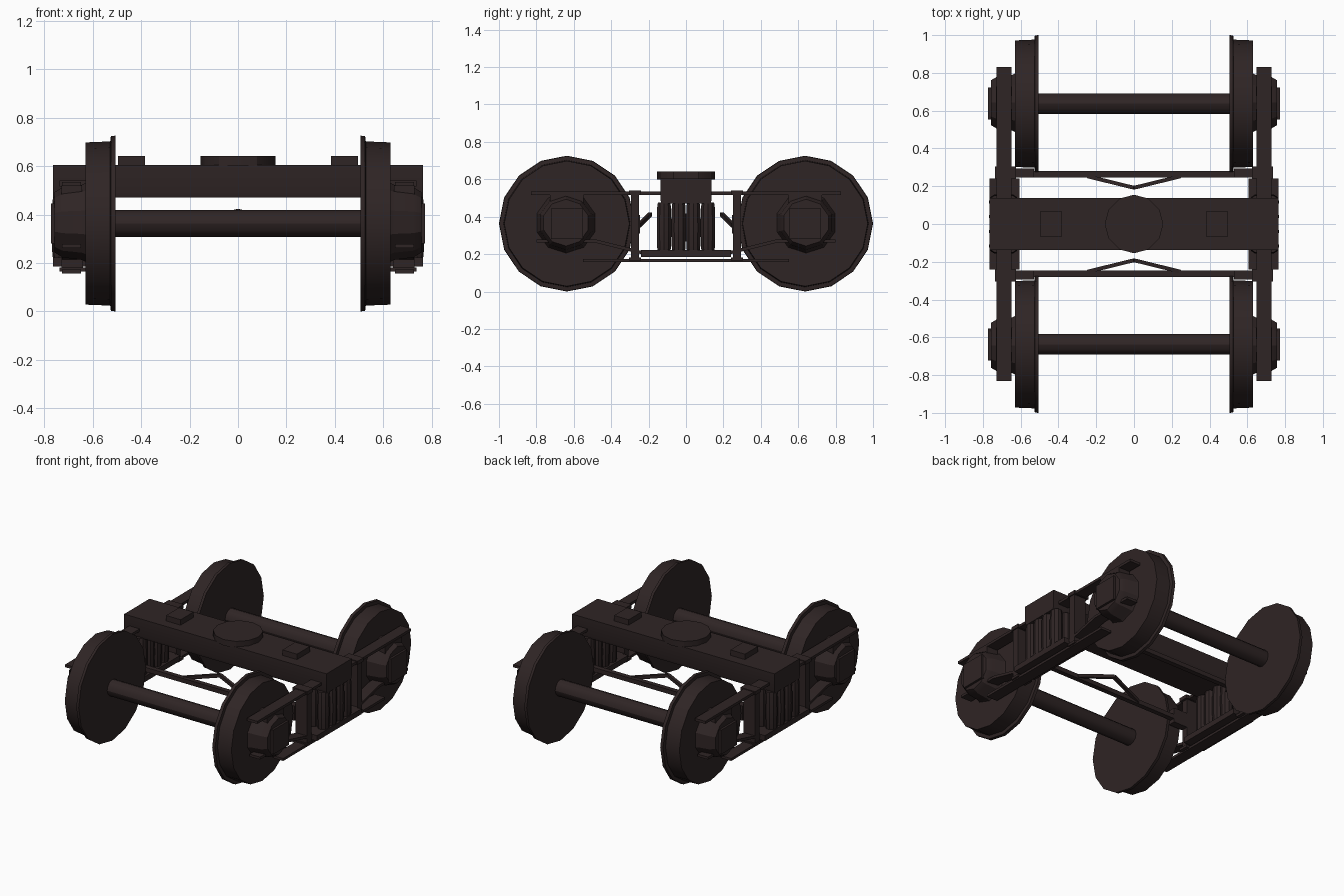
import bpy, bmesh, math
from mathutils import Vector

if "Cube" in bpy.data.objects:
    bpy.data.objects.remove(bpy.data.objects["Cube"])

paint = bpy.data.materials.new("dark brown iron")
paint.diffuse_color = (0.028, 0.018, 0.018, 1)
paint.use_nodes = True
paint.node_tree.nodes["Principled BSDF"].inputs["Base Color"].default_value = paint.diffuse_color


def finish(name, bm):
    bmesh.ops.recalc_face_normals(bm, faces=bm.faces)
    mesh = bpy.data.meshes.new(name)
    bm.to_mesh(mesh)
    bm.free()
    mesh.materials.append(paint)
    ob = bpy.data.objects.new(name, mesh)
    bpy.context.collection.objects.link(ob)
    bpy.ops.object.select_all(action='DESELECT')
    ob.select_set(True)
    bpy.context.view_layer.objects.active = ob
    bpy.ops.object.shade_smooth_by_angle(angle=math.radians(30))
    return ob


def box(name, x, y, z):
    """Box from (min, max) ranges."""
    bm = bmesh.new()
    bmesh.ops.create_cube(bm, size=1)
    for v in bm.verts:
        v.co = [lo + (hi - lo) * (c + 0.5) for c, (lo, hi) in zip(v.co, (x, y, z))]
    return finish(name, bm)


def lathe(name, profile, sides, center, axis='x', turn=0.0):
    """Closed solid from (position, radius) pairs along an axis."""
    bm = bmesh.new()
    rings = []
    for p, r in profile:
        ring = []
        for i in range(sides):
            a = 2 * math.pi * i / sides + turn
            c, s = r * math.cos(a), r * math.sin(a)
            off = (p, c, s) if axis == 'x' else (c, s, p)
            ring.append(bm.verts.new(Vector(center) + Vector(off)))
        rings.append(ring)
    for a, b in zip(rings, rings[1:]):
        for i in range(sides):
            j = (i + 1) % sides
            bm.faces.new((a[i], a[j], b[j], b[i]))
    bm.faces.new(rings[0])
    bm.faces.new(rings[-1])
    return finish(name, bm)


def extrude_x(name, outline, x0, x1):
    """Prism along x from a (y, z) outline."""
    bm = bmesh.new()
    face = bm.faces.new([bm.verts.new((x0, y, z)) for y, z in outline])
    new = bmesh.ops.extrude_face_region(bm, geom=[face])["geom"]
    for v in new:
        if isinstance(v, bmesh.types.BMVert):
            v.co.x = x1
    return finish(name, bm)


def strut(name, a, b, w, h):
    """Rectangular bar between two points."""
    a, b = Vector(a), Vector(b)
    bm = bmesh.new()
    bmesh.ops.create_cube(bm, size=1)
    d = b - a
    rot = d.to_track_quat('X', 'Z')
    for v in bm.verts:
        v.co = rot @ Vector((v.co.x * d.length, v.co.y * w, v.co.z * h)) + (a + b) / 2
    return finish(name, bm)


AY, AZ = 0.637, 0.363

# Bolster with centre plate and side bearers
extrude_x("bolster", [(-0.13, 0.47), (0.13, 0.47), (0.137, 0.49),
                      (0.137, 0.605), (-0.137, 0.605), (-0.137, 0.49)], -0.765, 0.765)
lathe("centre_plate", [(0.60, 0.155), (0.642, 0.155)], 12, (0, 0, 0), 'z')
for s in (-1, 1):
    xs = sorted((s * 0.385, s * 0.495))
    box("side_bearer", xs, (-0.07, 0.07), (0.60, 0.642))

for e in (-1, 1):
    # Axles
    lathe("axle", [(-0.63, 0.055), (0.63, 0.055)], 12, (0, e * AY, AZ))

    # Brake beam with V-shaped truss
    box("brake_beam", (-0.60, 0.60), sorted((e * 0.247, e * 0.28)), (0.335, 0.365))
    for s in (-1, 1):
        strut("brake_truss", (s * 0.245, e * 0.252, 0.352), (0, e * 0.192, 0.412), 0.02, 0.022)
        box("brake_shoe", sorted((s * 0.53, s * 0.635)), sorted((e * 0.245, e * 0.295)), (0.31, 0.41))

for s in (-1, 1):
    def span(a, b):
        return sorted((s * a, s * b))

    # Arch bars along each side
    box("upper_arch_bar", span(0.648, 0.727), (-0.83, 0.83), (0.517, 0.535))
    box("lower_tie_bar", span(0.648, 0.727), (-0.55, 0.55), (0.157, 0.174))

    # Spring seat and spring cluster
    box("spring_seat", span(0.605, 0.765), (-0.24, 0.24), (0.185, 0.222))
    for y in (-0.117, -0.039, 0.039, 0.117):
        for x in (0.652, 0.728):
            lathe("spring", [(0.215, 0.035), (0.235, 0.039), (0.34, 0.041),
                             (0.45, 0.039), (0.475, 0.035)], 10, (s * x, y, 0), 'z')

    for e in (-1, 1):
        def along(a, b):
            return sorted((e * a, e * b))

        # Wheel with flange
        lathe("wheel", [(s * x, r) for x, r in
                        ((0.505, 0.363), (0.525, 0.361), (0.528, 0.339), (0.63, 0.335))],
              16, (0, e * AY, AZ))

        # Axle box housing and square cover
        lathe("axle_box", [(s * x, r) for x, r in
                           ((0.625, 0.165), (0.645, 0.155), (0.725, 0.145), (0.757, 0.125))],
              10, (0, e * (AY + 0.005), AZ + 0.005), turn=math.pi / 10)
        box("axle_box_cover", span(0.74, 0.772), along(AY - 0.085, AY + 0.085), (0.28, 0.445))
        box("axle_box_saddle", span(0.645, 0.73), along(AY - 0.09, AY + 0.09), (0.43, 0.52))

        # Bolster column with end caps
        box("column", span(0.64, 0.73), along(0.25, 0.295), (0.17, 0.53))
        box("column_cap", span(0.625, 0.737), along(0.24, 0.305), (0.515, 0.54))
        box("column_foot", span(0.625, 0.737), along(0.24, 0.305), (0.165, 0.182))

        # Bent lower arch bar beneath the axle box
        extrude_x("lower_arch_bar", [(e * y, z) for y, z in
                  ((0.24, 0.20), (0.49, 0.262), (0.80, 0.262),
                   (0.80, 0.279), (0.485, 0.279), (0.24, 0.218))], s * 0.648, s * 0.727)
